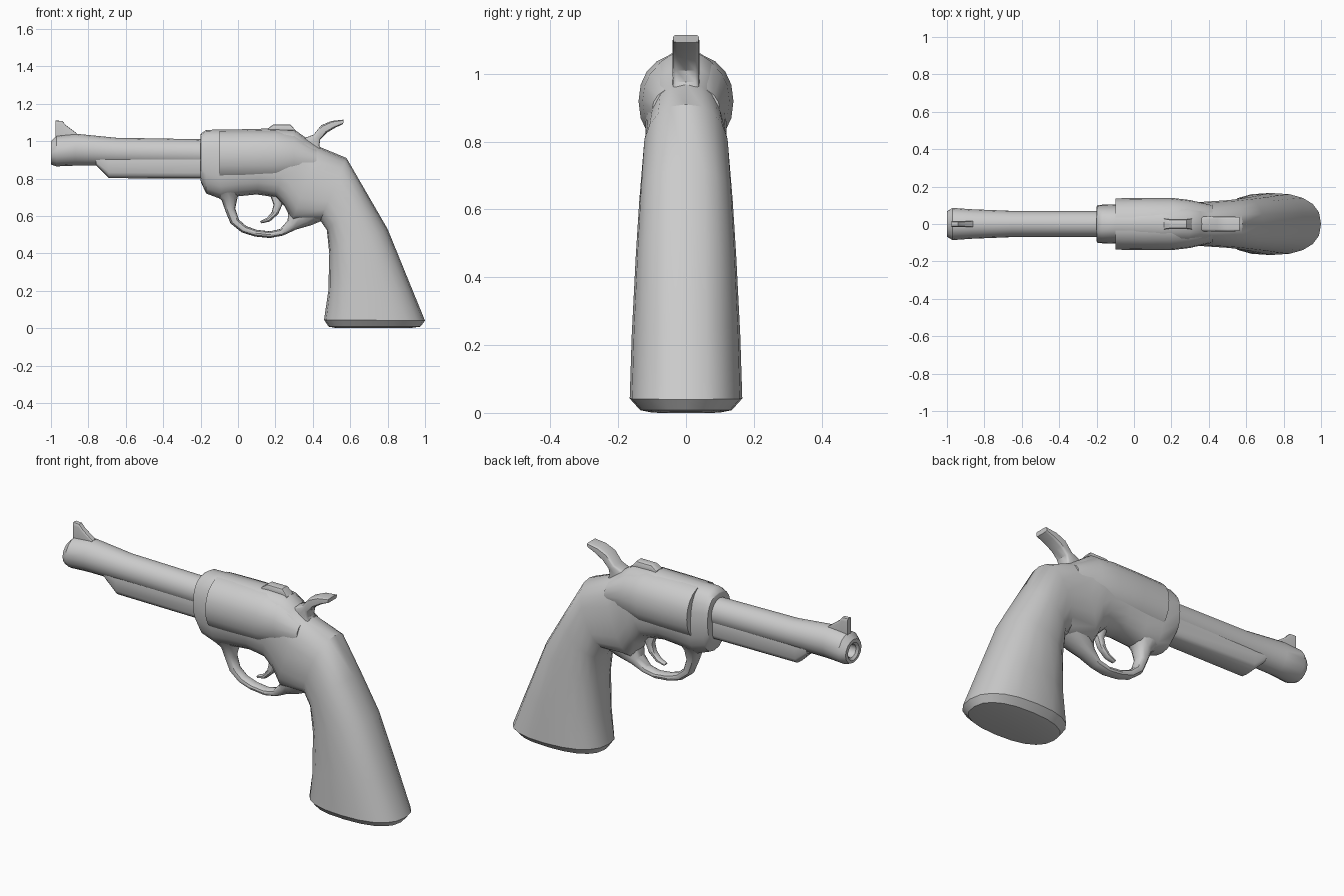
import bpy, bmesh, math
from mathutils import Vector


def loft(name, rings, n=2.0, sides=16, angle=35):
    """Skin superellipse sections; each ring = (x0, z0, x1, z1, half_width)."""
    bm = bmesh.new()
    loops = []
    for x0, z0, x1, z1, w in rings:
        a, b = Vector((x0, 0, z0)), Vector((x1, 0, z1))
        loop = []
        for i in range(sides):
            t = 2 * math.pi * i / sides
            c, s = math.cos(t), math.sin(t)
            c = math.copysign(abs(c) ** (2 / n), c)
            s = math.copysign(abs(s) ** (2 / n), s)
            loop.append(bm.verts.new((a + b) / 2 + (b - a) / 2 * c + Vector((0, w * s, 0))))
        loops.append(loop)
    for l0, l1 in zip(loops, loops[1:]):
        for i in range(sides):
            j = (i + 1) % sides
            bm.faces.new((l0[i], l0[j], l1[j], l1[i]))
    bm.faces.new(loops[0])
    bm.faces.new(loops[-1])
    bmesh.ops.recalc_face_normals(bm, faces=bm.faces)
    mesh = bpy.data.meshes.new(name)
    bm.to_mesh(mesh)
    bm.free()
    ob = bpy.data.objects.new(name, mesh)
    bpy.context.collection.objects.link(ob)
    bpy.ops.object.select_all(action='DESELECT')
    ob.select_set(True)
    bpy.context.view_layer.objects.active = ob
    bpy.ops.object.shade_smooth_by_angle(angle=math.radians(angle))
    return ob


def upright(rows):
    """Vertical sections (x, z_bottom, z_top, half_width)."""
    return [(x, lo, x, hi, w) for x, lo, hi, w in rows]


# Frame sweeping back and down into the grip
loft("frame_and_grip", [
    (-0.20, 0.79, -0.20, 1.035, 0.09),
    (-0.198, 0.78, -0.198, 1.04, 0.10),
    (-0.17, 0.72, -0.17, 1.06, 0.103),
    (-0.09, 0.69, -0.10, 1.062, 0.105),
    (0.00, 0.705, 0.00, 1.063, 0.108),
    (0.10, 0.715, 0.15, 1.067, 0.115),
    (0.20, 0.70, 0.30, 1.063, 0.12),
    (0.25, 0.65, 0.36, 1.02, 0.12),
    (0.29, 0.57, 0.43, 0.972, 0.118),
    (0.44, 0.575, 0.58, 0.91, 0.128),
    (0.475, 0.525, 0.69, 0.72, 0.138),
    (0.488, 0.40, 0.80, 0.53, 0.148),
    (0.483, 0.20, 0.91, 0.26, 0.16),
    (0.46, 0.045, 1.00, 0.04, 0.166),
    (0.485, 0.008, 0.975, 0.008, 0.135),
    (0.53, 0.0, 0.93, 0.002, 0.10)], n=2.4, sides=20)

# Rounded cylinder housing, fading into the frame
loft("cylinder", upright([
    (-0.10, 0.775, 1.06, 0.137), (0.05, 0.775, 1.062, 0.14),
    (0.20, 0.775, 1.062, 0.14), (0.30, 0.79, 1.05, 0.128),
    (0.42, 0.82, 0.965, 0.10)]), n=2.2, sides=20)

# Barrel with a recessed bore and flared muzzle
loft("barrel", upright([
    (-0.90, 0.905, 0.965, 0.03), (-0.99, 0.90, 0.97, 0.035),
    (-1.00, 0.888, 0.982, 0.047), (-1.00, 0.875, 1.00, 0.068),
    (-0.97, 0.865, 1.03, 0.086), (-0.87, 0.869, 1.04, 0.079),
    (-0.65, 0.868, 1.018, 0.070), (-0.18, 0.86, 1.01, 0.070)]))

# Lug under the barrel
loft("barrel_lug", upright([
    (-0.76, 0.872, 0.96, 0.058), (-0.69, 0.802, 0.96, 0.058),
    (-0.18, 0.80, 0.96, 0.062)]), n=4)

# Sights
loft("front_sight", upright([
    (-0.975, 0.98, 1.11, 0.016), (-0.94, 0.98, 1.108, 0.016),
    (-0.92, 0.98, 1.085, 0.016), (-0.86, 0.98, 1.04, 0.018)]), n=6)
loft("rear_sight", upright([
    (0.16, 1.03, 1.068, 0.03), (0.19, 1.03, 1.09, 0.025),
    (0.28, 1.03, 1.09, 0.025), (0.31, 1.03, 1.055, 0.03)]), n=6)

# Trigger guard: outer edge, inner edge, half width
loft("trigger_guard", [
    (-0.13, 0.715, 0.02, 0.735, 0.07), (-0.088, 0.685, -0.002, 0.70, 0.05),
    (-0.065, 0.62, -0.015, 0.64, 0.034), (-0.04, 0.56, 0.005, 0.58, 0.03),
    (0.02, 0.512, 0.045, 0.545, 0.03), (0.09, 0.49, 0.10, 0.526, 0.03),
    (0.17, 0.482, 0.17, 0.518, 0.03), (0.24, 0.495, 0.225, 0.53, 0.032),
    (0.31, 0.527, 0.265, 0.575, 0.045), (0.39, 0.55, 0.27, 0.635, 0.065),
    (0.45, 0.575, 0.30, 0.70, 0.08)], n=2.4, sides=12)

# Trigger
loft("trigger", [
    (0.24, 0.72, 0.165, 0.73, 0.025), (0.237, 0.66, 0.19, 0.66, 0.022),
    (0.215, 0.61, 0.18, 0.62, 0.02), (0.17, 0.57, 0.155, 0.59, 0.018),
    (0.125, 0.56, 0.118, 0.572, 0.014)], n=2.4, sides=10)

# Hammer
loft("hammer", [
    (0.46, 0.93, 0.33, 0.99, 0.04), (0.435, 0.975, 0.365, 1.02, 0.04),
    (0.44, 1.01, 0.405, 1.035, 0.04), (0.475, 1.045, 0.445, 1.085, 0.04),
    (0.52, 1.072, 0.50, 1.108, 0.04), (0.562, 1.092, 0.565, 1.115, 0.038)], n=5, sides=16)
